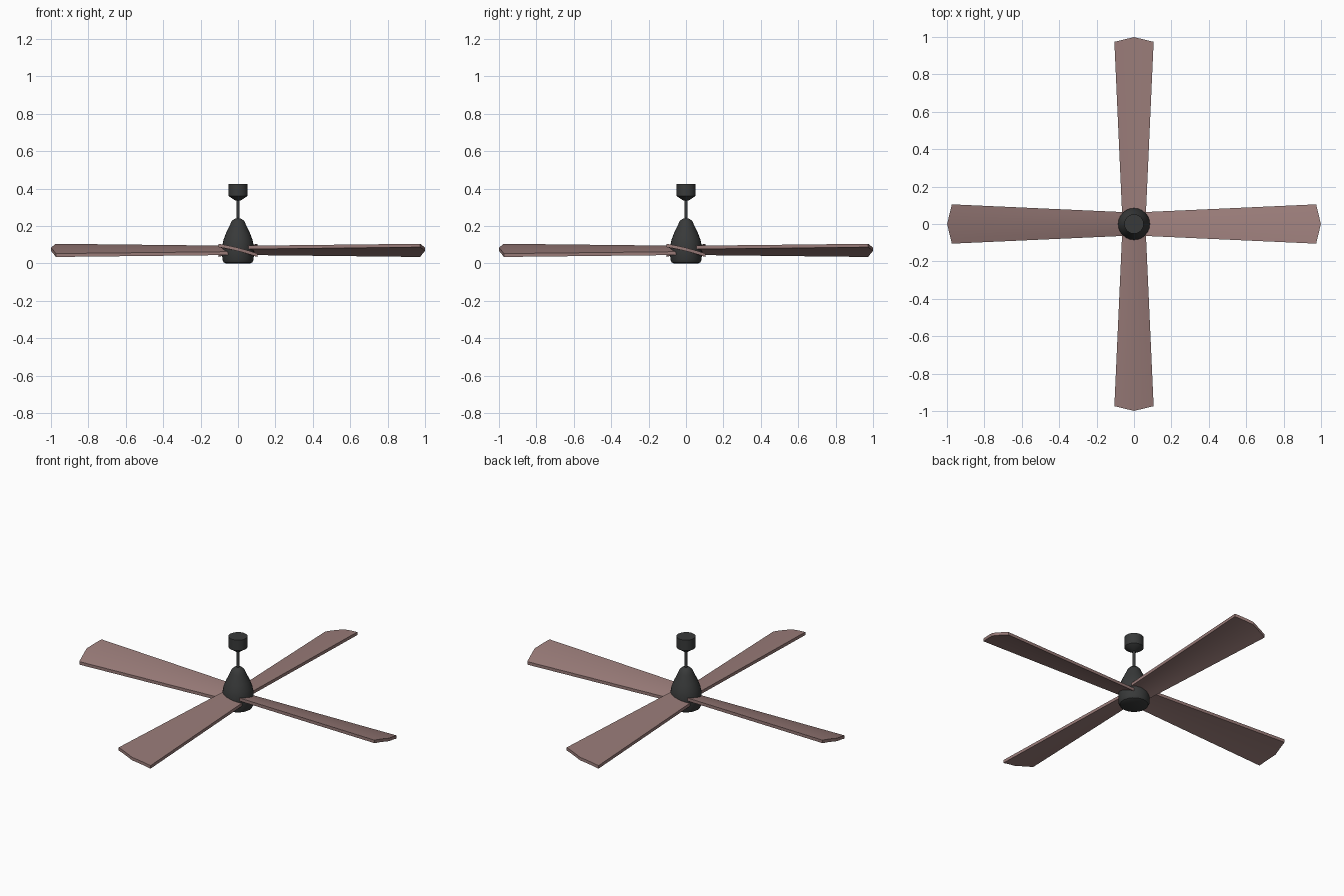
import bpy, bmesh, math
from mathutils import Matrix

if "Cube" in bpy.data.objects:
    bpy.data.objects.remove(bpy.data.objects["Cube"])


def material(name, color):
    m = bpy.data.materials.new(name)
    m.diffuse_color = (*color, 1)
    m.use_nodes = True
    m.node_tree.nodes["Principled BSDF"].inputs["Base Color"].default_value = m.diffuse_color
    return m


dark = material("dark_metal", (0.04, 0.042, 0.042))
wood = material("rosy_wood", (0.32, 0.2, 0.19))


def add_object(name, bm, mat, angle):
    bmesh.ops.recalc_face_normals(bm, faces=bm.faces[:])
    mesh = bpy.data.meshes.new(name)
    bm.to_mesh(mesh)
    bm.free()
    mesh.materials.append(mat)
    ob = bpy.data.objects.new(name, mesh)
    bpy.context.collection.objects.link(ob)
    bpy.ops.object.select_all(action='DESELECT')
    ob.select_set(True)
    bpy.context.view_layer.objects.active = ob
    bpy.ops.object.shade_smooth_by_angle(angle=math.radians(angle))
    return ob


def lathe(name, profile, mat, sides=24):
    """Closed solid of revolution from (radius, z) points."""
    bm = bmesh.new()
    rings = [[bm.verts.new((r * math.cos(math.tau * i / sides),
                            r * math.sin(math.tau * i / sides), z))
              for i in range(sides)] for r, z in profile]
    for a, b in zip(rings, rings[1:]):
        for i in range(sides):
            j = (i + 1) % sides
            bm.faces.new((a[i], a[j], b[j], b[i]))
    bm.faces.new(rings[0])
    bm.faces.new(rings[-1])
    return add_object(name, bm, mat, 35)


# Motor housing: rounded drum below, bell-shaped dome above
lathe("motor_housing", [(0.065, 0), (0.077, 0.006), (0.084, 0.02), (0.085, 0.09),
                        (0.078, 0.125), (0.065, 0.16), (0.042, 0.208),
                        (0.034, 0.226), (0.02, 0.238), (0.008, 0.242)], dark)
# Hanging rod and ceiling canopy
lathe("down_rod", [(0.008, 0.23), (0.008, 0.36)], dark, 12)
lathe("ceiling_canopy", [(0.015, 0.337), (0.052, 0.362), (0.052, 0.425)], dark)


def blade(name, turn):
    """Tapered, pitched and slightly cambered blade with a pointed tip."""
    bm = bmesh.new()
    across, along, thick = 6, 4, 0.018
    layers = []
    for dz in (thick / 2, -thick / 2):
        grid = []
        for s in range(along + 1):
            row = []
            for k in range(across + 1):
                v = 2 * k / across - 1
                r = 0.03 + (0.999 - 0.025 * abs(v) - 0.03) * s / along
                half = 0.0625 + 0.0425 * (r - 0.03) / 0.945
                y = v * half
                z = 0.07 - 0.25 * y + 0.005 * (1 - v * v) + dz
                row.append(bm.verts.new((r, y, z)))
            grid.append(row)
        for s in range(along):
            for k in range(across):
                bm.faces.new((grid[s][k], grid[s + 1][k],
                              grid[s + 1][k + 1], grid[s][k + 1]))
        layers.append(grid)
    # Walls joining the upper and lower skins
    rims = [[g[0][k] for k in range(across)] + [g[s][across] for s in range(along)]
            + [g[along][k] for k in range(across, 0, -1)]
            + [g[s][0] for s in range(along, 0, -1)] for g in layers]
    n = len(rims[0])
    for i in range(n):
        j = (i + 1) % n
        bm.faces.new((rims[0][i], rims[0][j], rims[1][j], rims[1][i]))
    bmesh.ops.rotate(bm, verts=bm.verts[:], matrix=Matrix.Rotation(turn, 3, 'Z'))
    add_object(name, bm, wood, 20)


for i in range(4):
    blade(f"fan_blade_{i + 1}", i * math.pi / 2)
